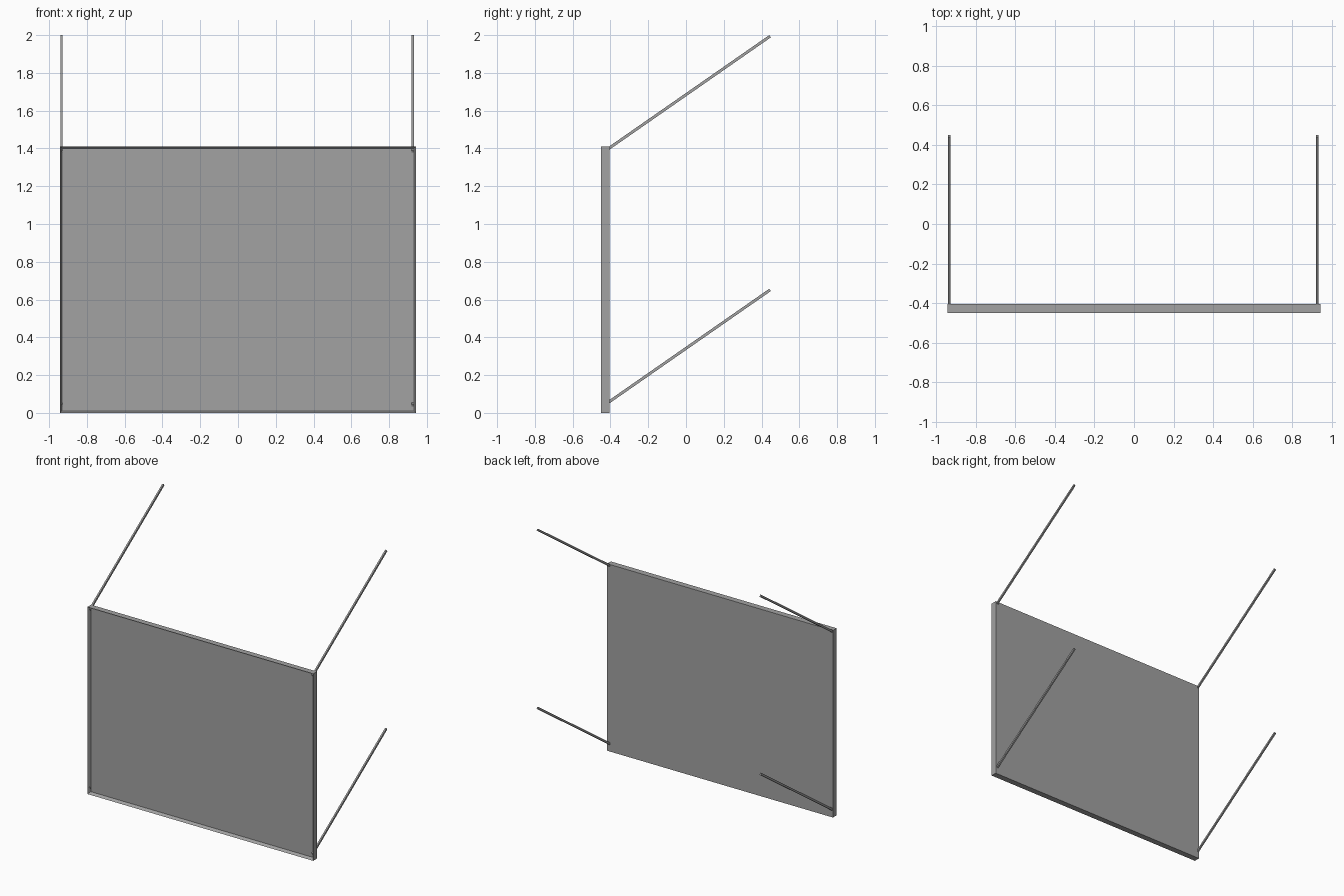
import bpy
import bmesh
from mathutils import Vector

cube = bpy.data.objects.get("Cube")
if cube:
    bpy.data.objects.remove(cube, do_unlink=True)

# One plain grey for everything
grey = bpy.data.materials.new("plain grey")
grey.use_nodes = True
colour = (0.36, 0.36, 0.36, 1)
grey.diffuse_color = colour
grey.node_tree.nodes["Principled BSDF"].inputs["Base Color"].default_value = colour


def add_object(name, bm):
    bmesh.ops.recalc_face_normals(bm, faces=bm.faces)
    mesh = bpy.data.meshes.new(name)
    bm.to_mesh(mesh)
    bm.free()
    mesh.materials.append(grey)
    obj = bpy.data.objects.new(name, mesh)
    bpy.context.collection.objects.link(obj)
    return obj


# Tray-like panel: a slab whose front is inset and pushed back behind a thin rim
WIDTH, HEIGHT = 1.884, 1.41
FRONT, BACK = -0.45, -0.405
bm = bmesh.new()
bmesh.ops.create_cube(bm, size=1)
bmesh.ops.scale(bm, vec=(WIDTH, BACK - FRONT, HEIGHT), verts=bm.verts)
bmesh.ops.translate(bm, vec=(0, (FRONT + BACK) / 2, HEIGHT / 2), verts=bm.verts)
bm.normal_update()
front = min(bm.faces, key=lambda f: f.calc_center_median().y)
bmesh.ops.inset_individual(bm, faces=[front], thickness=0.016)
bmesh.ops.translate(bm, vec=(0, 0.025, 0), verts=front.verts)
add_object("panel", bm)


# Slanted square rods that pass through the panel corners and rise to the rear
def rod(name, x, top):
    end = Vector((x, 0.445, top))
    start = Vector((x, -0.432, top - 0.61))
    axis = end - start
    bm = bmesh.new()
    bmesh.ops.create_cube(bm, size=1)
    bmesh.ops.scale(bm, vec=(0.012, 0.015, axis.length), verts=bm.verts)
    obj = add_object(name, bm)
    obj.location = (start + end) / 2
    # Tilt about x only, so the rod sides stay parallel to the panel sides
    obj.rotation_euler.x = -Vector((axis.z, axis.y)).angle_signed(Vector((1, 0)))


for side, x in (("right", -0.934), ("left", 0.925)):
    rod("upper_rod_" + side, x, 1.994)
    rod("lower_rod_" + side, x, 0.651)
